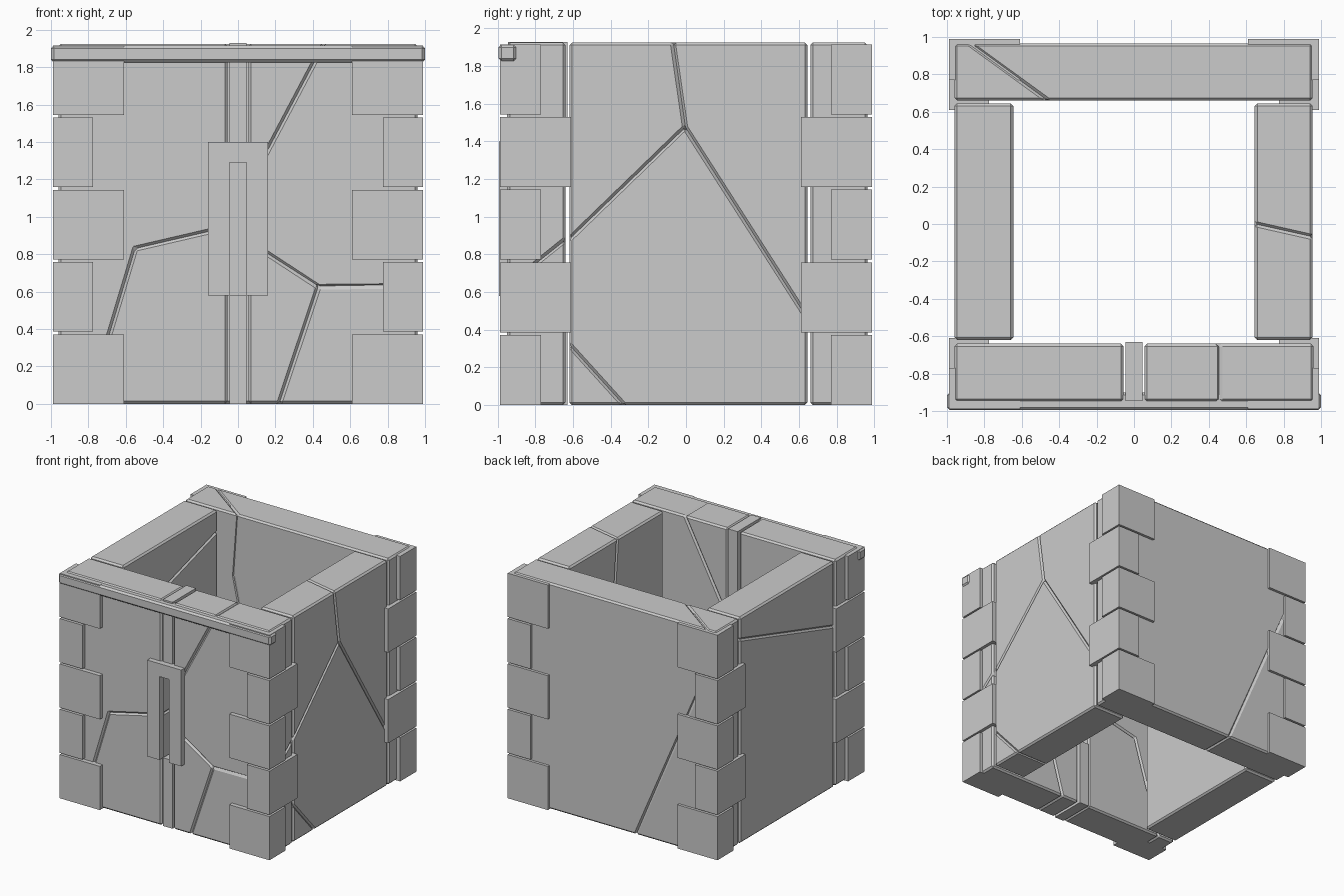
import bpy, bmesh

if "Cube" in bpy.data.objects:
    bpy.data.objects.remove(bpy.data.objects["Cube"])

stone = bpy.data.materials.new("grey stone")
stone.diffuse_color = (0.6, 0.6, 0.6, 1)
stone.use_nodes = True
stone.node_tree.nodes["Principled BSDF"].inputs["Base Color"].default_value = stone.diffuse_color
H = 1.925  # wall height


def finish(name, bm, bevel):
    bmesh.ops.recalc_face_normals(bm, faces=bm.faces)
    me = bpy.data.meshes.new(name)
    bm.to_mesh(me)
    bm.free()
    ob = bpy.data.objects.new(name, me)
    bpy.context.collection.objects.link(ob)
    me.materials.append(stone)
    if bevel:
        m = ob.modifiers.new("Bevel", "BEVEL")
        m.width, m.segments = bevel, 1
        m.limit_method, m.angle_limit = "ANGLE", 0.6
    return ob


def loft(name, outer, inner, axis, d_out, d_in, bevel=0.014):
    """Solid between an outer and an inner outline (u, z) across a wall."""
    bm = bmesh.new()

    def ring(pts, d):
        return [bm.verts.new((u, d, z) if axis == "y" else (d, u, z)) for u, z in pts]
    a, b = ring(outer, d_out), ring(inner, d_in)
    n = len(a)
    bm.faces.new(a)
    bm.faces.new(b[::-1])
    for i in range(n):
        bm.faces.new((a[i], b[i], b[(i + 1) % n], a[(i + 1) % n]))
    return finish(name, bm, bevel)


def box(name, x0, x1, y0, y1, z0, z1, bevel=0):
    r = [(x0, z0), (x1, z0), (x1, z1), (x0, z1)]
    return loft(name, r, r, "y", y0, y1, bevel)


def wall(name, cells, axis, d_out, d_in, inner_of):
    """Cracked wall: each cell is one slab, crack points may shift inside."""
    for i, c in enumerate(cells):
        loft(f"{name}_slab_{i + 1}", c, [inner_of.get(p, p) for p in c], axis, d_out, d_in)


# Front wall, left half
a, b, c = (-0.055, 0.945), (-0.55, 0.83), (-0.8, 0)
wall("front_left_wall", [
    [c, (-0.055, 0), a, b],
    [(-0.96, 0), c, b, a, (-0.055, H), (-0.96, H)],
], "y", -0.95, -0.64, {})

# Front wall, right half
a, b, c, d = (0.055, 1.16), (0.46, H), (0.96, 0.63), (0.43, 0.625)
e, f = (0.055, 0.87), (0.22, 0)
wall("front_right_wall", [
    [a, b, (0.055, H)],
    [a, e, d, c, (0.96, H), b],
    [(0.055, 0), f, d, e],
    [f, (0.96, 0), c, d],
], "y", -0.95, -0.64, {c: (0.96, 0.88), d: (0.43, 0.74)})

# Right wall
a, b, c, d = (-0.62, 0.88), (-0.005, 1.475), (-0.07, H), (0.645, 0.46)
e, f = (-0.62, 0.32), (-0.33, 0)
wall("right_wall", [
    [a, b, c, (-0.62, H)],
    [c, b, d, (0.645, H)],
    [f, (0.645, 0), d, b, a, e],
    [(-0.62, 0), f, e],
], "x", 0.955, 0.645, {c: (0, H), b: (0.04, 1.475)})

# Left wall
a, b = (-0.62, 1.37), (0.645, 1.74)
wall("left_wall", [
    [(-0.62, 0), (0.645, 0), b, a],
    [a, b, (0.645, H), (-0.62, H)],
], "x", -0.96, -0.645, {})

# Back wall
a, b, c = (-0.2, 0), (-0.8, 1.39), (-0.88, H)
wall("back_wall", [
    [(-0.96, 0), a, b, c, (-0.96, H)],
    [a, (0.955, 0), (0.955, H), c, b],
], "y", 0.965, 0.66, {b: (-0.5, 1.39), c: (-0.46, H)})

# Corner stones, alternating long and short
for sx in (-1, 1):
    for sy in (-1, 1):
        for i in range(5):
            lx, ly = (0.61, 0.77) if i % 2 == 0 else (0.775, 0.61)
            x0, x1 = sorted((sx * lx, sx * 0.988))
            y0, y1 = sorted((sy * ly, sy * 0.988))
            z = i * 0.386
            box("corner_stone", x0, x1, y0, y1, z, z + 0.372)

# Central pillar above and below the slit
box("lower_pillar", -0.045, 0.045, -0.945, -0.63, 0, 0.58)
box("upper_pillar", -0.045, 0.045, -0.945, -0.63, 1.29, H + 0.003)

# Slit surround, open at the bottom
u = [(-0.16, 0.58), (-0.045, 0.58), (-0.045, 1.29), (0.045, 1.29),
     (0.045, 0.58), (0.16, 0.58), (0.16, 1.4), (-0.16, 1.4)]
loft("slit_surround", u, u, "y", -0.993, -0.93, 0)

# Top front ledge
box("front_ledge", -1, 1, -0.995, -0.9, 1.825, 1.915, 0.015)
